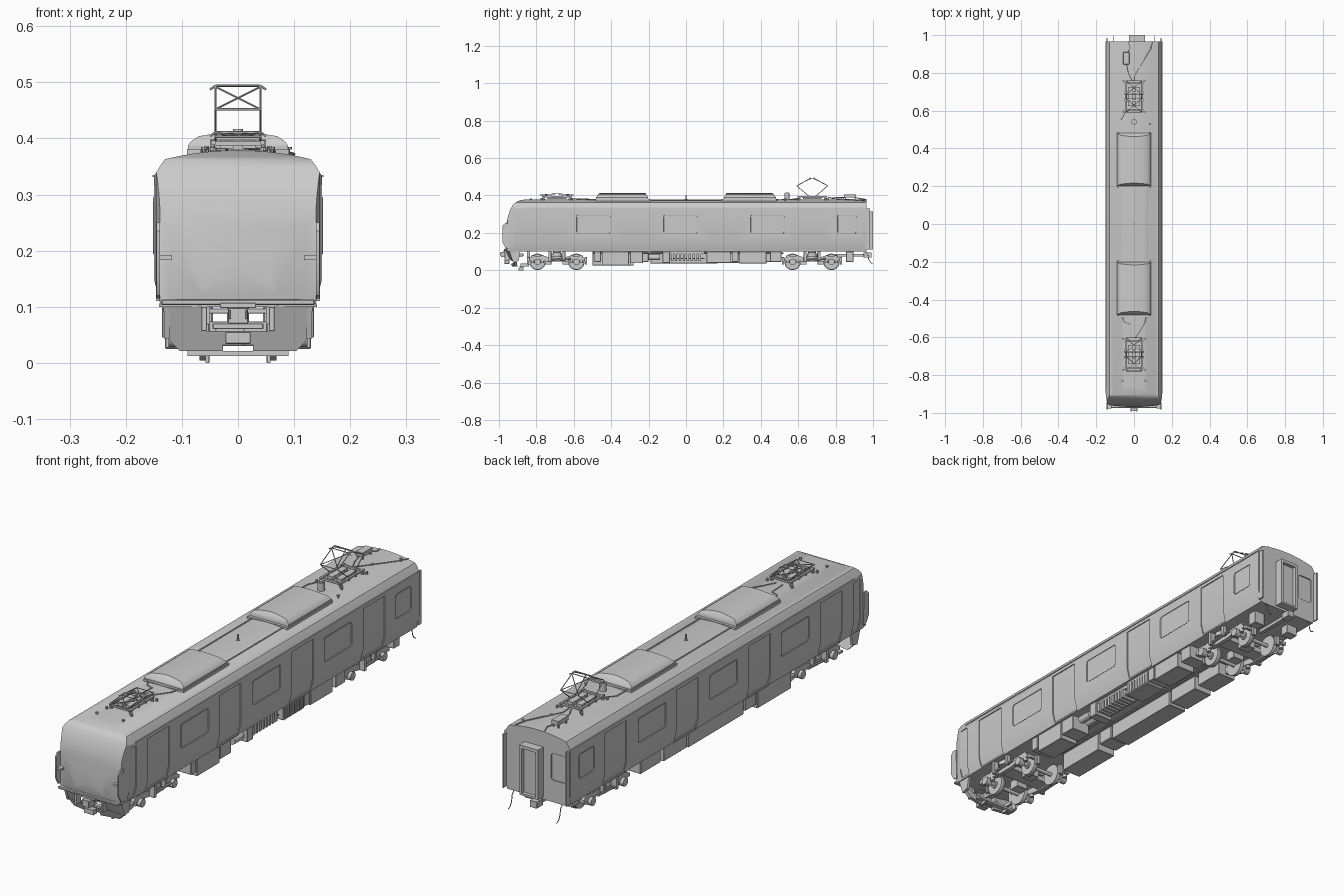
import bpy, bmesh, math
from mathutils import Vector


def finish(name, bm):
    bmesh.ops.recalc_face_normals(bm, faces=bm.faces[:])
    me = bpy.data.meshes.new(name)
    bm.to_mesh(me)
    bm.free()
    ob = bpy.data.objects.new(name, me)
    bpy.context.collection.objects.link(ob)
    return ob


def prism(name, profiles, axis, spans):
    """Extrude 2D profiles along an axis, one solid per (profile, span)."""
    put = {'x': lambda a, p: (a, p[0], p[1]), 'y': lambda a, p: (p[0], a, p[1]),
           'z': lambda a, p: (p[0], p[1], a)}[axis]
    bm = bmesh.new()
    for pts in profiles:
        for a, b in spans:
            v0, v1 = ([bm.verts.new(put(s, p)) for p in pts] for s in (a, b))
            bm.faces.new(v0)
            bm.faces.new(v1)
            for i in range(len(pts)):
                j = (i + 1) % len(pts)
                bm.faces.new((v0[i], v0[j], v1[j], v1[i]))
    return finish(name, bm)


def boxes(name, items, bevel=0):
    """Many boxes (x0, x1, y0, y1, z0, z1) in one object."""
    bm = bmesh.new()
    for x0, x1, y0, y1, z0, z1 in items:
        for v in bmesh.ops.create_cube(bm, size=1)['verts']:
            v.co = (x1 if v.co.x > 0 else x0, y1 if v.co.y > 0 else y0, z1 if v.co.z > 0 else z0)
    if bevel:
        bmesh.ops.bevel(bm, geom=bm.edges[:], offset=bevel, segments=1, affect='EDGES')
    return finish(name, bm)


def cyls(name, items, n=16):
    """Cylinders (start, end, radius) in one object."""
    bm = bmesh.new()
    for p, q, r in items:
        p, q = Vector(p), Vector(q)
        d = q - p
        rot = d.to_track_quat('Z', 'Y')
        for v in bmesh.ops.create_cone(bm, cap_ends=True, segments=n, radius1=r, radius2=r,
                                       depth=d.length)['verts']:
            v.co = rot @ v.co + (p + q) / 2
    return finish(name, bm)


def rods(name, paths, r, n=6):
    return cyls(name, [(a, b, r) for p in paths for a, b in zip(p, p[1:])], n)


def cut(ob, tool, op):
    m = ob.modifiers.new('cut', 'BOOLEAN')
    m.operation, m.object, m.solver = op, tool, 'EXACT'
    bpy.context.view_layer.objects.active = ob
    bpy.ops.object.modifier_apply(modifier=m.name)
    bpy.data.objects.remove(tool)


def rrect(y0, y1, z0, z1, r=.01):
    pts = []
    for k, (cy, cz) in enumerate([(y1 - r, z1 - r), (y0 + r, z1 - r), (y0 + r, z0 + r), (y1 - r, z0 + r)]):
        for s in range(4):
            a = math.pi / 2 * (k + s / 3)
            pts.append((cy + r * math.cos(a), cz + r * math.sin(a)))
    return pts


def sym(half):
    return half + [(-x, z) for x, z in reversed(half) if abs(x) > 1e-6]


def mirror(items):
    return items + [(-b[1], -b[0]) + tuple(b[2:]) for b in items]


# Body shell: cross-section trimmed by nose side profile and plan profile
roof = [(x, .379 - .016 * (x / .13) ** 2) for x in (.13, .11, .09, .07, .05, .025, 0)]
body = prism('body_shell', [sym([(.137, .10), (.15, .15), (.15, .332), (.1375, .353)] + roof)], 'y', [(-1, .965)])
nose = [(-.955, .09), (-.966, .12), (-.969, .16), (-.967, .2), (-.96, .25), (-.95, .295), (-.938, .328),
        (-.925, .35), (-.908, .365), (-.885, .375), (-.84, .381), (-.8, .42), (1.1, .42), (1.1, .09)]
cut(body, prism('nose_cutter', [nose], 'x', [(-.2, .2)]), 'INTERSECT')
plan = sym([(.16, 1.1), (.16, -.86), (.149, -.9), (.146, -.93), (.139, -.955), (.12, -.961), (.06, -.967), (0, -.969)])
cut(body, prism('plan_cutter', [plan], 'z', [(0, .5)]), 'INTERSECT')

# Recessed doors and windows on both sides
doors = [(c - .07, c + .07) for c in (-.73, -.265, .205, .67)] + [(-.92, -.875)]
wins = [rrect(c - w, c + w, .195, .295) for c, w in ((-.495, .09), (-.03, .09), (.435, .09), (.86, .05))]
for s in (-1, 1):
    leaf = [(s * x, z) for x, z in ((.1345, .108), (.146, .152), (.146, .318), (.17, .318), (.17, .108))]
    cut(body, prism('door_cutter', [leaf], 'y', doors), 'DIFFERENCE')
    cut(body, prism('window_cutter', wins, 'x', [(s * .1465, s * .17)]), 'DIFFERENCE')
    rods('window_frames', [[(s * .1495, y, z) for y, z in w + w[:1]] for w in wins], .002, 5)
boxes('door_sills', mirror([(.13, .1405, a, b, .1, .106) for a, b in doors[:4]]))
cut(body, prism('rear_window_cutter', [rrect(-.128, -.062, .19, .3)], 'y', [(.96, .99)]), 'DIFFERENCE')

# Rain gutters and front sill
boxes('rain_gutters', mirror([(.145, .152, -.88, .965, .331, .335)]))
boxes('front_sill', [(-.137, .137, -.974, -.93, .103, .113)], .002)

# Front corner fins with brackets
fin = [(-.945, .115), (-.965, .12), (-.982, .15), (-.982, .235), (-.97, .25), (-.95, .25)]
prism('corner_fins', [fin], 'x', [(.139, .145), (-.145, -.139)])
boxes('fin_brackets', mirror([(.118, .142, -.976, -.945, .183, .192)]))

# Rear gangway with inset door, corner rails and hanging cables
boxes('gangway', [(-.027, -.015, .96, 1, .11, .315), (.047, .058, .96, 1, .11, .315),
                  (-.02, .05, .96, 1, .302, .315), (-.02, .05, .96, 1, .11, .118), (-.02, .05, .96, .985, .115, .305)])
boxes('rear_corner_rails', mirror([(.14, .146, .96, .985, .11, .33)]))
rods('rear_cables', [[(x, .96, .1), (x, .972, .085), (x, .976, .06), (x, .985, .042), (x, .998, .036)]
                     for x in (-.11, .11)], .0018)

# Front skirt, raked back, with the coupler opening
skirt = sym([(.134, .103), (.125, .043), (.104, .021), (.027, .021), (.027, .033), (0, .033)])[:-1]
skirt = [(.065, .103), (.134, .103), (.125, .043), (.104, .021), (.027, .021), (.027, .033), (-.027, .033),
         (-.027, .021), (-.104, .021), (-.125, .043), (-.134, .103), (-.065, .103), (-.065, .057), (.065, .057)]
ob = prism('front_skirt', [skirt], 'y', [(-.968, -.953)])
for v in ob.data.vertices:
    v.co.y += (.103 - v.co.z) * .45 + .025 * (v.co.x / .134) ** 2
for s in (-1, 1):
    prism('skirt_side', [[(-.945, .103), (-.925, .043), (-.895, .05), (-.885, .103)]], 'x',
          [(s * .122, s * .132)])

# Track guard behind the skirt
boxes('track_guard', [(-.09, .09, -.89, -.868, .012, .021)] + mirror(
    [(.052, .058, -.895, -.87, 0, .013), (.05, .06, -.885, -.84, .02, .035), (.05, .06, -.85, -.835, .03, .1)]))

# Couplers at both ends
boxes('front_coupler', [(-.018, .018, -.99, -.955, .07, .098), (-.01, .01, -.96, -.87, .075, .09),
                        (-.022, .022, -.97, -.945, .034, .055), (-.032, .032, -.975, -.93, .098, .107),
                        (-.045, .045, -.955, -.935, .06, .07)] + mirror(
    [(.013, .017, -.995, -.985, .078, .094), (.055, .065, -.97, -.94, .057, .1)]), .001)
boxes('rear_coupler', [(-.016, .016, .95, .992, .068, .095), (-.009, .009, .8, .955, .073, .088)], .001)

# Roof air-conditioning units with curved ends
dome = sym([(.09, .362), (.089, .388), (.082, .396), (.07, .404), (.045, .408), (.02, .411), (0, .412)])
for s in (-1, 1):
    ob = prism('roof_cooler', [dome], 'y', [(s * .2, s * .482)])
    tool = prism('cooler_cutter', [[(s * y, z) for y, z in
                 ((.18, .35), (.2, .372), (.203, .392), (.222, .42), (.455, .42), (.475, .398), (.49, .375), (.49, .35))]],
                 'x', [(-.1, .1)])
    cut(ob, tool, 'INTERSECT')
    prism('cooler_base', [sym([(.091, s * .19), (.091, s * .485), (.06, s * .492), (0, s * .495)])], 'z', [(.36, .381)])

# Roof cables, antenna, arrester and switch box
rods('roof_conduits', [[(s * .07, -.2, .376), (s * .07, .2, .376)] for s in (-1, 1)] + [
    [(-.065, -.49, .378), (-.05, -.52, .38), (-.02, -.53, .38), (-.02, -.6, .383)],
    [(.065, -.49, .377), (.06, -.52, .379), (.01, -.6, .383)],
    [(-.07, .49, .377), (-.07, .55, .378), (-.04, .6, .383)],
    [(0, .76, .39), (.005, .79, .383), (.085, .92, .376), (.1, .965, .372)],
    [(-.01, .76, .388), (-.03, .8, .388), (-.04, .85, .39)],
    [(-.04, .9, .39), (-.02, .93, .384), (-.03, .965, .378)]], .0025)
cyls('roof_antenna', [((0, 0, .375), (0, 0, .381), .007), ((0, 0, .38), (0, 0, .402), .0035)], 10)
cyls('arrester', [((0, .54, .37), (0, .54, .412), .014), ((0, .54, .41), (0, .54, .417), .009)])
boxes('roof_switch', [(-.057, -.025, .845, .91, .388, .406)] +
      [(x, x + .006, y, y + .006, .37, .39) for x in (-.055, -.033) for y in (.85, .9)], .001)
cyls('roof_insulators', [p for x, y in ((-.06, -.83), (.06, -.83), (.09, .93), (.085, .53), (.03, .83))
     for p in (((x, y, .365), (x, y, .383), .003), ((x, y, .38), (x, y, .385), .006))], 8)


def pantograph(cy, raised):
    knee, kz, hz = (.083, .452, .492) if raised else (.088, .403, .409)
    feet = [(x, cy + y) for x in (-.045, .045) for y in (-.07, .07)]
    cyls('pantograph_insulators', [p for x, y in feet for p in (
        ((x, y, .366), (x, y, .394), .004), ((x, y, .378), (x, y, .384), .007))] +
        [((x * 1.25, y * 1 + (.012 if y > cy else -.012), .362), (x * 1.25, y + (.012 if y > cy else -.012), .386), .005)
         for x, y in feet], 10)
    boxes('pantograph_base', mirror([(.04, .048, cy - .08, cy + .08, .389, .396)]) + [
        (-.05, .05, cy + y - .004, cy + y + .004, .387, .395) for y in (-.07, -.022, .022, .07)] + [
        (x - .012, x + .012, cy - .05, cy + .05, .382, .397) for x in (-.02, .02)])
    arms = []
    for s in (-1, 1):
        for x in (-.04, .04):
            arms.append([(x, cy + s * .018, .396), (x, cy + s * knee, kz), (x, cy + s * .006, hz)])
        arms += [[(-.04, cy + s * knee, kz), (.04, cy + s * knee, kz)],
                 [(-.04, cy + s * knee, kz), (.04, cy + s * .01, hz)],
                 [(.04, cy + s * knee, kz), (-.04, cy + s * .01, hz)],
                 [(-.05, cy + s * .018, .396), (.05, cy + s * .018, .396)]]
    rods('pantograph_arms', arms, .0018)
    rods('pantograph_head', [[(-.05, cy + y, hz - .005), (-.04, cy + y, hz + .002), (.04, cy + y, hz + .002),
         (.05, cy + y, hz - .005)] for y in (-.012, .012)] +
         [[(x, cy - .014, hz), (x, cy + .014, hz)] for x in (-.04, .04)], .002)


pantograph(-.69, False)
pantograph(.675, True)

# Bogies: wheelsets, side frames, springs, motors and dampers
frame = [(-.15, .05), (-.15, .064), (-.125, .078), (-.06, .075), (-.035, .064), (.035, .064), (.06, .075),
         (.125, .078), (.15, .064), (.15, .05), (.09, .055), (.05, .046), (-.05, .046), (-.09, .055)]
for cy in (-.69, .674):
    wheels, axleboxes = [], []
    for y in (cy - .104, cy + .104):
        wheels.append(((-.105, y, .045), (.105, y, .045), .008))
        for s in (-1, 1):
            wheels += [((s * .055, y, .045), (s * .069, y, .045), .041), ((s * .051, y, .045), (s * .056, y, .045), .044),
                       ((s * .069, y, .045), (s * .076, y, .045), .015)]
            axleboxes.append(((s * .098, y, .045), (s * .124, y, .045), .017))
            axleboxes += [((s * .104, y + d, .04), (s * .104, y + d, .078), .009) for d in (-.026, .026)]
    cyls('wheelsets', wheels, 28)
    cyls('axle_boxes', axleboxes, 14)
    prism('bogie_side_frames', [[(cy + y, z) for y, z in frame]], 'x', [(.094, .112), (-.112, -.094)])
    boxes('bogie_beams', [(-.1, .1, cy - .032, cy + .032, .052, .074), (-.12, .12, cy - .022, cy + .022, .088, .097),
                          (-.04, .012, cy - .075, cy - .03, .03, .068), (-.012, .04, cy + .03, cy + .075, .03, .068)] +
          mirror([(.112, .135, cy - .045, cy - .03, .045, .1), (.112, .13, cy + .03, cy + .045, .06, .1)]) +
          [b for e in (-.155, .155) for b in mirror([(.052, .07, cy + e - .006, cy + e + .006, .03, .07),
                                                     (.055, .1, cy + e * .92 - .006, cy + e * .92 + .006, .055, .068)])], .001)
    cyls('air_springs', [((s * .1, cy, .072), (s * .1, cy, .09), .028) for s in (-1, 1)] + [((0, cy, .06), (0, cy, .1), .02)], 20)
    rods('yaw_dampers', [[(s * .125, cy - .038, .055), (s * .125, cy + .075, .06)] for s in (-1, 1)], .005, 8)

# Underfloor equipment: one row on each side
right = [(-.49, -.455, .045), (-.45, -.305, .025), (-.3, -.23, .038), (-.125, -.085, .04), (.11, .24, .04),
         (.245, .28, .045), (.285, .43, .036), (.45, .51, .045)]
left = [(-.5, -.28, .025), (-.27, -.2, .045), (-.19, .17, .036), (.18, .33, .04), (.35, .48, .045)]
boxes('underfloor_right', [(.045, .13, a, b, z, .101) for a, b, z in right], .002)
boxes('underfloor_left', [(-.13, -.045, a, b, z, .101) for a, b, z in left], .002)
boxes('resistor_louvres', [(.06, .125, -.08 + i * .021, -.068 + i * .021, .05, .088) for i in range(8)] +
      [(.065, .12, -.085, .1, .086, .101), (.07, .115, -.085, .1, .06, .066)] +
      [(.129, .133, .12 + i * .016, .128 + i * .016, .045, .09) for i in range(8)])
cyls('air_tanks', [((x, -.2, .07), (x, -.14, .07), .016) for x in (.075, .11)])
boxes('end_equipment', [(.06, .11, .855, .895, .045, .101), (-.11, -.06, .855, .895, .06, .101)], .002)
rods('floor_pipes', [[(x, -.5, .092), (x, .52, .092)] for x in (-.025, .02)], .004)

# Smooth shading with sharp edges kept
bpy.ops.object.select_all(action='SELECT')
bpy.context.view_layer.objects.active = body
bpy.ops.object.shade_smooth_by_angle(angle=math.radians(30))
